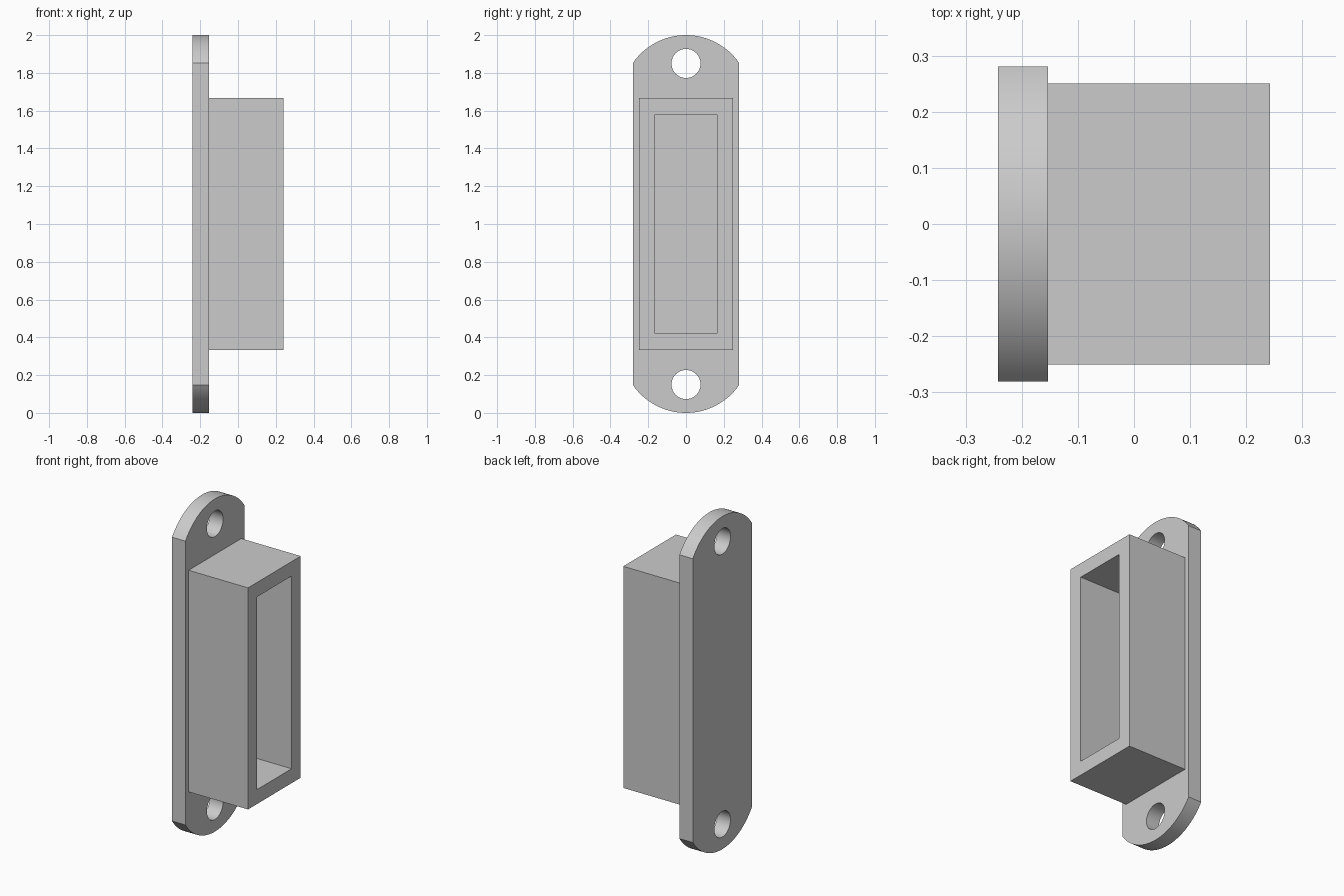
import bpy, bmesh
from math import sin, cos, asin, radians
from mathutils import Matrix

if "Cube" in bpy.data.objects:
    bpy.data.objects.remove(bpy.data.objects["Cube"])

BACK, FACE, FRONT = -0.242, -0.153, 0.242     # x of plate back, plate face, box mouth
HALF_W, ARC_R, HOLE_Z, HOLE_R = 0.281, 0.342, 0.85, 0.077
MID_Z = 1.0

grey = bpy.data.materials.new("plain_grey")
grey.use_nodes = True
colour = (0.6, 0.6, 0.6, 1)
grey.diffuse_color = colour
grey.node_tree.nodes["Principled BSDF"].inputs["Base Color"].default_value = colour


def make_object(name, bm):
    bmesh.ops.recalc_face_normals(bm, faces=bm.faces)
    mesh = bpy.data.meshes.new(name)
    bm.to_mesh(mesh)
    bm.free()
    mesh.materials.append(grey)
    obj = bpy.data.objects.new(name, mesh)
    bpy.context.collection.objects.link(obj)
    return obj


def activate(obj):
    bpy.ops.object.select_all(action="DESELECT")
    obj.select_set(True)
    bpy.context.view_layer.objects.active = obj


def box(bm, x0, x1, half_y, half_z):
    size = Matrix.Diagonal((x1 - x0, 2 * half_y, 2 * half_z, 1))
    place = Matrix.Translation(((x0 + x1) / 2, 0, MID_Z))
    return bmesh.ops.create_cube(bm, size=1, matrix=place @ size)["verts"]


# Mounting plate: straight sides with a shallow arc at each end
bm = bmesh.new()
sweep, steps = asin(HALF_W / ARC_R), 32
outline = []
for side in (1, -1):
    for i in range(steps + 1):
        a = sweep * (1 - 2 * i / steps)
        outline.append((side * ARC_R * sin(a), MID_Z + side * (1 - ARC_R + ARC_R * cos(a))))
face = bm.faces.new([bm.verts.new((BACK, y, z)) for y, z in outline])
ext = bmesh.ops.extrude_face_region(bm, geom=[face])["geom"]
bmesh.ops.translate(bm, vec=(FACE - BACK, 0, 0),
                    verts=[v for v in ext if isinstance(v, bmesh.types.BMVert)])
plate = make_object("mounting_plate", bm)

# Screw holes through both ends of the plate
bm = bmesh.new()
for side in (1, -1):
    place = Matrix.Translation((BACK, 0, MID_Z + side * HOLE_Z)) @ Matrix.Rotation(radians(90), 4, "Y")
    bmesh.ops.create_cone(bm, cap_ends=True, segments=48, radius1=HOLE_R,
                          radius2=HOLE_R, depth=0.5, matrix=place)
cutter = make_object("screw_hole_cutter", bm)
cutter.hide_render = True
cut = plate.modifiers.new("screw_holes", "BOOLEAN")
cut.operation, cut.solver, cut.object = "DIFFERENCE", "EXACT", cutter
activate(plate)
bpy.ops.object.modifier_apply(modifier=cut.name)
bpy.data.objects.remove(cutter)
bpy.ops.object.shade_smooth_by_angle(angle=radians(25))

# Hollow box: mouth inset to the wall thickness, then sunk back to the plate
bm = bmesh.new()
box(bm, FACE, FRONT, 0.25, 0.666)
bm.normal_update()
mouth = max(bm.faces, key=lambda f: f.calc_center_median().x)
bmesh.ops.inset_region(bm, faces=[mouth], thickness=0.087, use_even_offset=True)
ext = bmesh.ops.extrude_face_region(bm, geom=[mouth])["geom"]
bmesh.ops.translate(bm, vec=(FACE - FRONT + 0.002, 0, 0),
                    verts=[v for v in ext if isinstance(v, bmesh.types.BMVert)])
if mouth.is_valid:
    bmesh.ops.delete(bm, geom=[mouth], context="FACES_ONLY")
make_object("hollow_box", bm)
